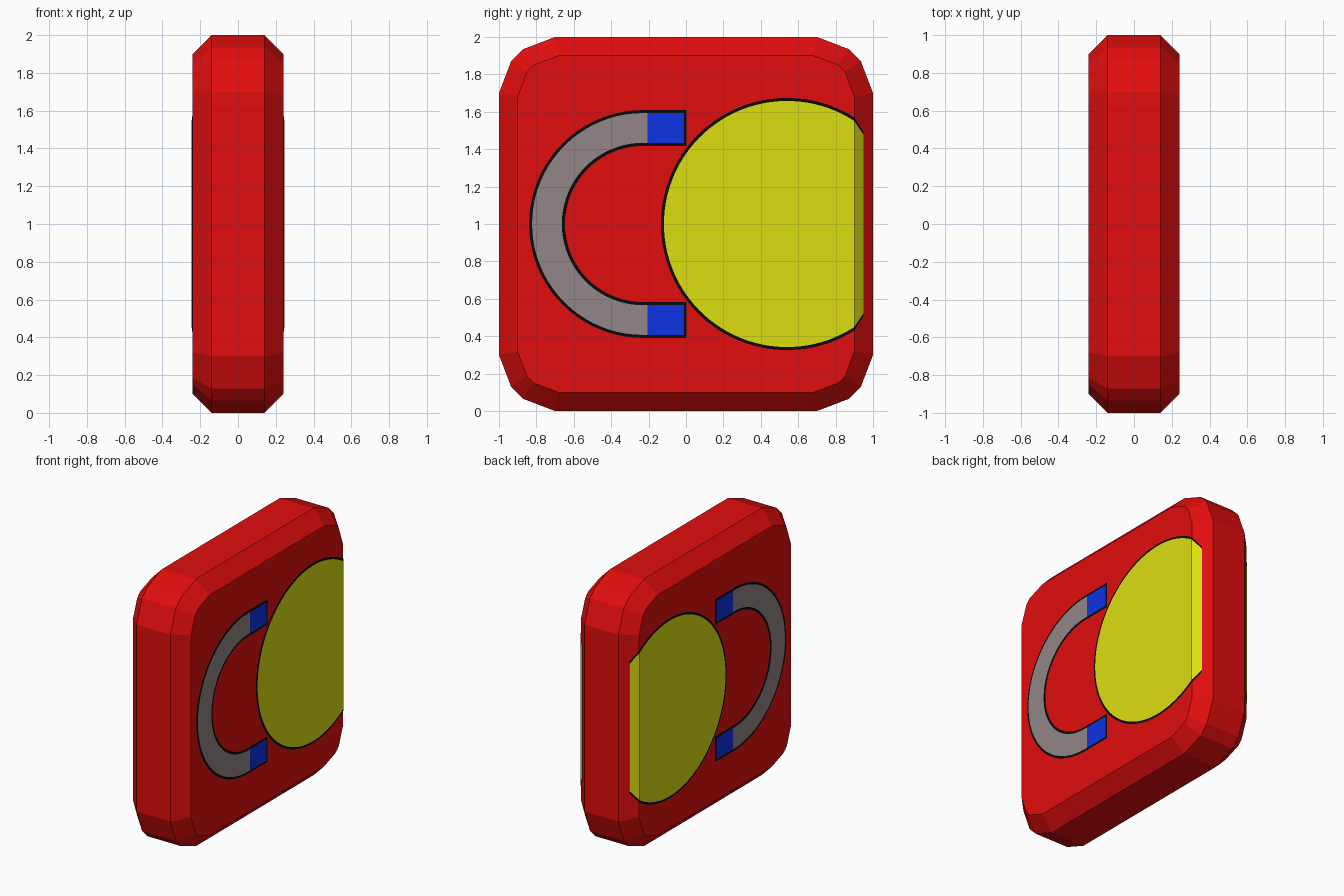
import bpy, math

if "Cube" in bpy.data.objects:
    bpy.data.objects.remove(bpy.data.objects["Cube"])


def material(name, rgb):
    m = bpy.data.materials.new(name)
    m.diffuse_color = (*rgb, 1)
    m.use_nodes = True
    m.node_tree.nodes["Principled BSDF"].inputs["Base Color"].default_value = m.diffuse_color
    return m


RED = material("red", (0.76, 0.004, 0.004))
YELLOW = material("yellow", (0.72, 0.74, 0.005))
BLUE = material("blue", (0.004, 0.033, 0.76))
GREY = material("grey", (0.29, 0.235, 0.245))
BLACK = material("black", (0.003, 0.003, 0.003))


def add_mesh(name, verts, faces, mat):
    me = bpy.data.meshes.new(name)
    me.from_pydata(verts, [], faces)
    me.materials.append(mat)
    ob = bpy.data.objects.new(name, me)
    bpy.context.collection.objects.link(ob)
    return ob


def ring(corner):
    """Mirror one corner (y, z about the centre) into a full outline."""
    c = corner
    r = c[::-1]
    return (c + [(-y, z) for y, z in r] +
            [(-y, -z) for y, z in c] + [(y, -z) for y, z in r])


# Body: chamfered rounded slab
outer = ring([(1.0, 0.7), (0.935, 0.87), (0.87, 0.935), (0.7, 1.0)])
inner = ring([(0.9, 0.68), (0.85, 0.815), (0.815, 0.85), (0.68, 0.9)])
verts, faces = [], []
n = len(outer)
for x, prof in ((-0.24, inner), (-0.14, outer), (0.14, outer), (0.24, inner)):
    verts += [(x, y, z + 1) for y, z in prof]
for k in range(3):
    for i in range(n):
        j = (i + 1) % n
        faces.append((k * n + i, k * n + j, (k + 1) * n + j, (k + 1) * n + i))
faces.append(tuple(reversed(range(n))))
faces.append(tuple(range(3 * n, 4 * n)))
add_mesh("body", verts, faces, RED)


# Painted plates follow the flat side and its chamfer
def plate(name, pts, polys, height, side, mat):
    verts = [(side * (0.24 + height - max(0, y - 0.9)), y, z + 1) for y, z in pts]
    if side < 0:
        polys = [p[::-1] for p in polys]
    add_mesh(name, verts, polys, mat)


def disc(name, r, edge, height, side, mat):
    """Disc cut at the chamfer, plus a strip running down the chamfer."""
    cy, steps = 0.54, 72
    a0 = math.acos((0.9 - cy) / r)
    pts = []
    for i in range(steps + 1):
        a = a0 + (2 * math.pi - 2 * a0) * i / steps
        pts.append((cy + r * math.cos(a), r * math.sin(a)))
    pts += [(0.95, -edge), (0.95, edge)]
    plate(name, pts, [tuple(range(steps + 1)),
                      (0, steps, steps + 1, steps + 2)], height, side, mat)


def horseshoe(name, r_out, r_in, end, height, side, mat):
    cy, steps = -0.23, 40
    pts = [(end, r_out), (end, r_in)]
    for i in range(steps + 1):
        a = math.pi / 2 + math.pi * i / steps
        pts += [(cy + r * math.cos(a), r * math.sin(a)) for r in (r_out, r_in)]
    pts += [(end, -r_out), (end, -r_in)]
    polys = [(2 * i, 2 * i + 2, 2 * i + 3, 2 * i + 1) for i in range(steps + 2)]
    plate(name, pts, polys, height, side, mat)


for side, tag in ((1, "right"), (-1, "left")):
    # Magnet: dark outline, grey bow, blue tips
    horseshoe("magnet_outline_" + tag, 0.609, 0.417, 0.004, 0.002, side, BLACK)
    horseshoe("magnet_bow_" + tag, 0.593, 0.434, -0.205, 0.004, side, GREY)
    for lo, hi, end in ((0.434, 0.593, "upper"), (-0.593, -0.434, "lower")):
        plate(f"magnet_tip_{end}_{tag}",
              [(-0.205, lo), (-0.01, lo), (-0.01, hi), (-0.205, hi)],
              [(0, 1, 2, 3)], 0.004, side, BLUE)
    # Yellow disc with dark outline
    disc("disc_outline_" + tag, 0.674, 0.49, 0.003, side, BLACK)
    disc("disc_" + tag, 0.658, 0.475, 0.005, side, YELLOW)
